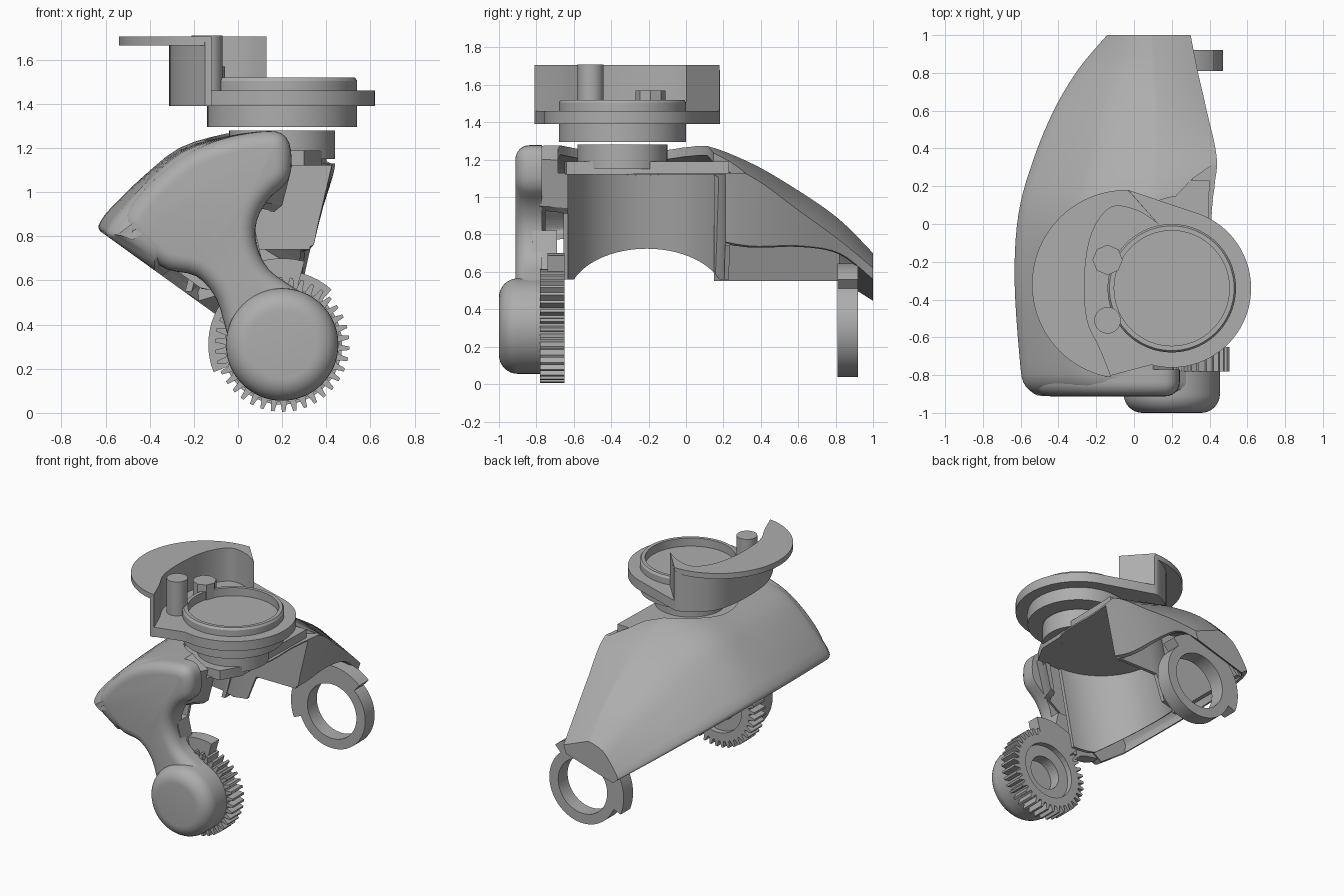
import bpy, bmesh
from math import sin, cos, pi, radians

if "Cube" in bpy.data.objects:
    bpy.data.objects.remove(bpy.data.objects["Cube"])

grey = bpy.data.materials.new("plain grey")
grey.use_nodes = True
colour = (0.42, 0.42, 0.42, 1)
grey.diffuse_color = colour
grey.node_tree.nodes["Principled BSDF"].inputs["Base Color"].default_value = colour
parts = []


def finish(name, bm, cutter=False):
    bmesh.ops.remove_doubles(bm, verts=bm.verts, dist=0.0002)
    bmesh.ops.recalc_face_normals(bm, faces=bm.faces)
    mesh = bpy.data.meshes.new(name)
    bm.to_mesh(mesh)
    bm.free()
    mesh.materials.append(grey)
    ob = bpy.data.objects.new(name, mesh)
    bpy.context.collection.objects.link(ob)
    if cutter:
        ob.hide_render = True
        ob.hide_set(True)
    else:
        parts.append(ob)
    return ob


def loft_mesh(rings, closed=False):
    """Skin rings of equal length; cap the ends unless the loft closes on itself."""
    bm = bmesh.new()
    vs = [[bm.verts.new(p) for p in ring] for ring in rings]
    n = len(vs[0])
    pairs = list(zip(vs, vs[1:])) + ([(vs[-1], vs[0])] if closed else [])
    for a, b in pairs:
        for i in range(n):
            j = (i + 1) % n
            bm.faces.new((a[i], a[j], b[j], b[i]))
    if not closed:
        bm.faces.new(vs[0])
        bm.faces.new(vs[-1])
    bmesh.ops.recalc_face_normals(bm, faces=bm.faces)
    return bm


def round_front(bm, offset):
    """Round the edges of the cap that faces the front."""
    y0 = min(v.co.y for v in bm.verts) + 0.001
    edges = [e for e in bm.edges if all(v.co.y < y0 for v in e.verts)]
    bmesh.ops.bevel(bm, geom=edges, offset=offset, segments=6, profile=0.5, affect="EDGES",
                    clamp_overlap=False)
    return bm


def prism(name, pts, lo, hi, axis="z", cutter=False):
    place = (lambda p, h: (p[0], p[1], h)) if axis == "z" else (lambda p, h: (p[0], h, p[1]))
    return finish(name, loft_mesh([[place(p, h) for p in pts] for h in (lo, hi)]), cutter)


def lathe(name, centre, profile, axis="z", steps=72):
    """Revolve a closed (radius, height) profile."""
    rings = []
    for k in range(steps):
        a = 2 * pi * k / steps
        flat = [(centre[0] + r * cos(a), centre[1] + r * sin(a), h) for r, h in profile]
        rings.append([(x, y, h) if axis == "z" else (x, h, y) for x, y, h in flat])
    bm = loft_mesh(rings, closed=True)
    bmesh.ops.dissolve_degenerate(bm, edges=bm.edges, dist=0.0001)
    return finish(name, bm)


def tube(r0, r1, lo, hi):
    return [(r0, lo), (r1, lo), (r1, hi), (r0, hi)]


def arc(cx, cy, r, a0, a1, n=24):
    angles = [radians(a0 + (a1 - a0) * k / n) for k in range(n + 1)]
    return [(cx + r * cos(a), cy + r * sin(a)) for a in angles]


def spline(pts, sub, closed=False):
    """Catmull-Rom resampling of tuples of any length."""
    n, out = len(pts), []
    get = (lambda i: pts[i % n]) if closed else (lambda i: pts[max(0, min(n - 1, i))])
    for i in range(n if closed else n - 1):
        for k in range(sub):
            t = k / sub
            out.append(tuple(
                0.5 * (2 * b + (c - a) * t + (2 * a - 5 * b + 4 * c - d) * t * t
                       + (3 * b - a - 3 * c + d) * t ** 3)
                for a, b, c, d in zip(get(i - 1), get(i), get(i + 1), get(i + 2))))
    return out if closed else out + [tuple(pts[-1])]


def cut(ob, cutter):
    mod = ob.modifiers.new("cut", "BOOLEAN")
    mod.operation, mod.solver, mod.object = "DIFFERENCE", "EXACT", cutter


# Shell body: y, left x, peak x, peak z, ridge x, ridge z, panel foot x, panel foot z
stations = [
    (-0.91, -0.57, 0.10, 1.26, 0.19, 1.22, 0.12, 0.95),
    (-0.75, -0.595, 0.10, 1.275, 0.21, 1.20, 0.14, 0.95),
    (-0.30, -0.625, 0.11, 1.28, 0.40, 1.20, 0.36, 0.90),
    (0.05, -0.605, 0.10, 1.285, 0.42, 1.20, 0.37, 0.80),
    (0.33, -0.53, 0.13, 1.19, 0.44, 1.12, 0.32, 0.74),
    (0.60, -0.42, 0.13, 1.035, 0.385, 0.93, 0.30, 0.74),
    (0.82, -0.29, 0.11, 0.88, 0.335, 0.77, 0.30, 0.70),
    (1.00, -0.14, 0.10, 0.70, 0.30, 0.62, 0.28, 0.56),
]
dome = spline([(0, 0), (-0.01, 0.05), (0.02, 0.14), (0.08, 0.25), (0.24, 0.5), (0.49, 0.81),
               (0.79, 0.95), (1, 1)], 3)


def rim(x):
    return 0.82 - 0.72 * (x + 0.62)


outside, inside = [], []
for y, xl, xp, zp, xr, zr, xb, zb in spline(stations, 5):
    ring = [(xl + u * (xp - xl), y, rim(xl) + w * (zp - rim(xl))) for u, w in dome]
    xi = max(-0.24 - 0.14 * min(1, max(0, (-0.6 - y) / 0.2)), xl + 0.04)
    outside.append(ring + [(xr, y, zr), (xb, y, zb), (xi, y, rim(xi))])
    if -0.76 < y < 0.94:
        a, top = xl + 0.045, zp - 0.05
        ring = [(a + u * (xp - a), y, rim(xl) + w * (top - rim(xl))) for u, w in dome]
        inside.append(ring + [(xr - 0.05, y, zr - 0.05), (xb - 0.05, y, zb - 0.1),
                              (xb - 0.05, y, 0.2), (a, y, 0.2)])
# keep the front cap straight so that it can be rounded
shell = finish("shell_body", round_front(loft_mesh(outside[:1] + outside[4:]), 0.10))
cut(shell, finish("hollow_cutter", loft_mesh(inside), True))

# Round side bay leaning with the shell, open to the right
bay_x, bay_y = 0.11, -0.21
bay = arc(bay_x, bay_y, 0.42, 90, 270, 32) + [(0.9, -0.63), (0.9, 0.21)]
cut(shell, finish("bay_cutter", loft_mesh(
    [[(x + 0.2 * (z - 1.12), y, z) for x, y in bay] for z in (0.2, 1.12)]), True))

# Recess around the pivot boss
notch = arc(0.28, -0.28, 0.43, 98, 250, 40) + [(0.6, -0.68), (0.6, 0.40), (0.44, 0.33), (0.31, 0.24)]
cut(shell, prism("recess_cutter", notch, 1.13, 1.6, cutter=True))

# Bay lining with an arched lower edge, and the ceiling above it
lining = []
for ends in zip([(0.40, 0.21)] + arc(bay_x, bay_y, 0.42, 90, 270, 40),
                [(0.40, 0.235)] + arc(bay_x, bay_y, 0.445, 90, 270, 40)):
    column = []
    for (x, y), order in zip(ends, (1, -1)):
        foot = max(0.56, (0.89 - 0.72 * (x + 0.396)) / 1.144)
        if x > 0.05 and y > 0:
            foot = 0.74
        column += [(x + 0.2 * (z - 1.12), y, z) for z in (foot, 1.13)[::order]]
    lining.append(column)
finish("bay_lining", loft_mesh(lining))
ceiling = arc(bay_x, bay_y, 0.44, 90, 270, 32) + [(0.30, -0.64), (0.38, -0.5), (0.40, 0.23)]
finish("bay_ceiling", loft_mesh([[(max(x, bay_x + s * (x - bay_x)), y, z) for x, y in ceiling]
                                 for z, s in ((1.12, 1), (1.19, 0.7))]))

# Leaning inner wall of the rear channel
finish("channel_wall", loft_mesh([[(-0.24, y, 0.55), (-0.21, y, 0.55), (-0.06, y, top), (-0.09, y, top)]
                                  for y, top in ((0.15, 1.12), (0.82, 0.72))]))

# Front cover flowing into the arm
outline = [(0.10, 1.275), (0.20, 1.265), (0.24, 1.19), (0.23, 1.06), (0.14, 0.97), (0.085, 0.87),
           (0.085, 0.76), (0.14, 0.65), (0.25, 0.57), (0.36, 0.49), (0.43, 0.36), (0.40, 0.20),
           (0.28, 0.09), (0.12, 0.09), (0.0, 0.20), (-0.05, 0.36), (-0.10, 0.52), (-0.19, 0.62),
           (-0.32, 0.65), (-0.42, 0.72), (-0.50, 0.80), (-0.52, 0.87), (-0.48, 0.95),
           (-0.38, 1.06), (-0.24, 1.17), (-0.08, 1.24)]
front = spline(outline, 3, closed=True)
finish("front_cover", round_front(
    loft_mesh([[(x, y, z) for x, z in front] for y in (-0.912, -0.77)]), 0.075))

# Rounded wheel cap, gear and its mounting block
hub = (0.2, 0.31)
cap = [(0, -1.0)] + [(0.155 + r, -0.90 + h) for r, h in arc(0, 0, 0.10, -90, 0, 8)]
lathe("wheel_cap", hub, cap + [(0.255, -0.77), (0, -0.77)], "y")
teeth = []
for k in range(38):
    for step, r in ((0, 0.26), (0.3, 0.26), (0.5, 0.305), (0.8, 0.305)):
        a = 2 * pi * (k + step) / 38
        teeth.append((hub[0] + r * cos(a), hub[1] + r * sin(a)))
gear = prism("gear", teeth, -0.78, -0.65, "y")
for name, r, lo in (("gear_recess_cutter", 0.20, -0.69), ("gear_hole_cutter", 0.12, -0.775)):
    cut(gear, prism(name, arc(*hub, r, 0, 350, 35), lo, -0.5, "y", cutter=True))
prism("arm_block", [(-0.08, 0.55), (0.14, 0.55), (0.08, 0.82), (-0.10, 0.82)], -0.82, -0.69, "y")
prism("gear_guard", arc(*hub, 0.25, 75, 135) + arc(*hub, 0.39, 135, 75), -0.74, -0.65, "y")

# Rear ring with its thicker upper collar
lathe("rear_ring", hub, tube(0.20, 0.272, 0.81, 0.92), "y")
prism("rear_collar", arc(*hub, 0.25, 48, 202) + arc(*hub, 0.335, 202, 48), 0.81, 0.92, "y")

# Pivot boss and turntable
pivot = (0.2, -0.34)
lathe("pivot_boss", pivot, tube(0, 0.24, 1.15, 1.28))
lathe("turntable_base", pivot, tube(0, 0.34, 1.295, 1.40))
lathe("turntable_rim", pivot, [(0.305, 1.45), (0.34, 1.45), (0.34, 1.505), (0.33, 1.52), (0.305, 1.52)])
inner = spline([(0.13, 0.0), (0.02, 0.07), (-0.12, 0.09), (-0.22, -0.04), (-0.26, -0.25),
                (-0.25, -0.50), (-0.18, -0.66), (-0.12, -0.81)], 4)
outer = spline([(-0.03, 0.18), (-0.07, 0.175), (-0.17, 0.12), (-0.27, 0.0), (-0.31, -0.22),
                (-0.30, -0.48), (-0.24, -0.66), (-0.15, -0.81)], 4)
prism("turntable_plate", arc(*pivot, 0.42, -105, 75, 48) + outer, 1.39, 1.46)
prism("curved_wall", inner + outer[::-1], 1.39, 1.68)
prism("crescent_flange", arc(-0.04, -0.32, 0.5, 89, 259, 48) + inner[::-1], 1.665, 1.705)

# Posts on the turntable
lathe("tall_post", (-0.14, -0.51), tube(0, 0.07, 1.45, 1.71), steps=32)
lathe("short_post", (-0.14, -0.19), tube(0, 0.08, 1.45, 1.57), steps=8)

# Smooth shading with sharp edges kept
for ob in bpy.context.selected_objects:
    ob.select_set(False)
for ob in parts:
    ob.select_set(True)
bpy.context.view_layer.objects.active = parts[0]
bpy.ops.object.shade_smooth_by_angle(angle=radians(32))
